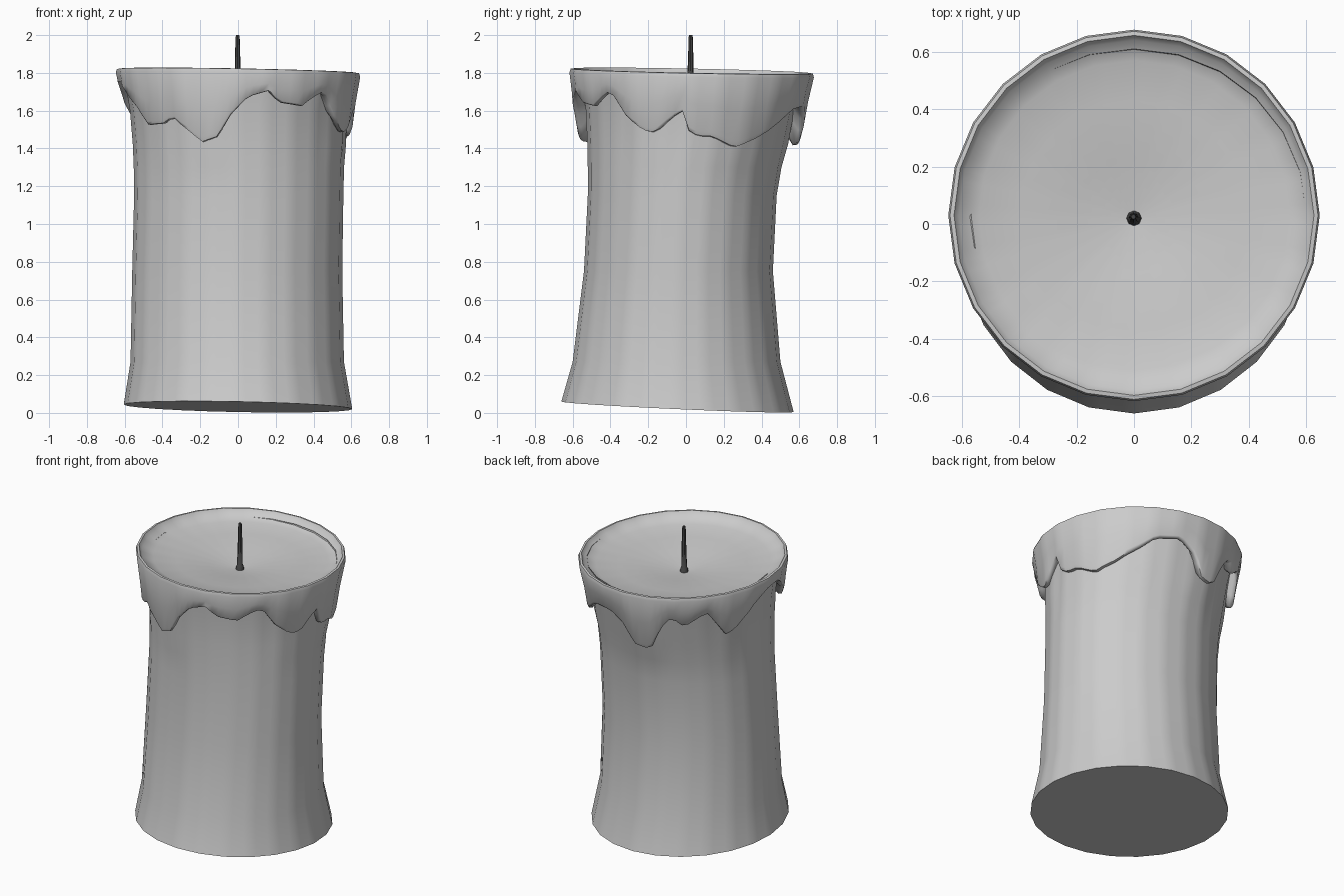
import bpy, bmesh, math
from math import sin, cos, radians, pi

if "Cube" in bpy.data.objects:
    bpy.data.objects.remove(bpy.data.objects["Cube"])

SIDES = 24


def facet(deg):
    """Radius factor that keeps points on a polygon with SIDES sides."""
    step = 360 / SIDES
    off = (deg % step) - step / 2
    return cos(pi / SIDES) / cos(radians(off))


def loft(name, rings, cap_start=False, cap_end=False, angle=40):
    """Skin a list of closed rings and optionally cap the ends."""
    bm = bmesh.new()
    loops = [[bm.verts.new(p) for p in ring] for ring in rings]
    for a, b in zip(loops, loops[1:]):
        n = len(a)
        for i in range(n):
            j = (i + 1) % n
            bm.faces.new((a[i], a[j], b[j], b[i]))
    if cap_start:
        bm.faces.new(loops[0][::-1])
    if cap_end:
        bm.faces.new(loops[-1])
    bmesh.ops.recalc_face_normals(bm, faces=bm.faces)
    me = bpy.data.meshes.new(name)
    bm.to_mesh(me)
    bm.free()
    ob = bpy.data.objects.new(name, me)
    bpy.context.collection.objects.link(ob)
    bpy.ops.object.select_all(action='DESELECT')
    ob.select_set(True)
    bpy.context.view_layer.objects.active = ob
    bpy.ops.object.shade_smooth_by_angle(angle=radians(angle))
    return ob


# drip edge: azimuth in degrees, height of the lower edge
DRIPS = [(0, 1.49), (5, 1.46), (12, 1.46), (25, 1.40), (38, 1.45), (52, 1.53),
         (62, 1.60), (77, 1.62), (87, 1.55), (94, 1.42), (104, 1.41),
         (111, 1.57), (118, 1.66), (125, 1.59), (138, 1.69), (150, 1.51),
         (156, 1.53), (168, 1.66), (180, 1.75), (192, 1.75), (202, 1.66),
         (210, 1.61), (217, 1.52), (231, 1.53), (234, 1.57), (251, 1.43),
         (260, 1.46), (265, 1.56), (275, 1.67), (285, 1.70), (291, 1.64),
         (304, 1.62), (309, 1.66), (317, 1.70), (326, 1.57), (336, 1.49),
         (343, 1.48), (348, 1.53), (356, 1.60), (360, 1.49)]


def drip(deg):
    deg %= 360
    for (a, za), (b, zb) in zip(DRIPS, DRIPS[1:]):
        if a <= deg <= b:
            return za + (zb - za) * (deg - a) / (b - a)


N = 96
ANGLES = [360 * i / N for i in range(N)]

# candle body: z, centre x, centre y, radius x, radius y, drip bulge
BODY = [(0.03, 0.0, -0.045, 0.605, 0.615, 0),
        (0.27, -0.004, -0.05, 0.565, 0.55, 0),
        (0.75, -0.004, -0.04, 0.556, 0.50, 0),
        (1.15, 0.004, -0.02, 0.554, 0.50, 0),
        (1.30, 0.004, -0.008, 0.556, 0.512, 0.02),
        (1.42, 0.003, 0.005, 0.56, 0.527, 0.12),
        (1.60, 0.0, 0.02, 0.572, 0.55, 0.05),
        (1.77, 0.0, 0.03, 0.60, 0.58, 0)]
body = []
for k, (z, cx, cy, rx, ry, bulge) in enumerate(BODY):
    ring = []
    for d in ANGLES:
        f = facet(d) + bulge * max(0, 1.62 - drip(d))
        x, y = cx + rx * f * cos(radians(d)), cy + ry * f * sin(radians(d))
        ring.append((x, y, z - 0.02 * x - 0.045 * y if k == 0 else z))
    body.append(ring)
loft("candle_body", body, cap_start=True, angle=95)


# melted top: drip skirt, rolled rim and dished surface
def rim_ring(rad, z, cy=0.03):
    ring = []
    for d in ANGLES:
        r = rad * facet(d)
        x, y = r * cos(radians(d)), cy + r * sin(radians(d))
        tilt = min(1, rad / 0.6)
        ring.append((x, y, z + tilt * (-0.018 * x - 0.02 * y)))
    return ring


def skirt_ring(t, inset, lift=0):
    """t = 0 at the rim, 1 at the drip edge."""
    ring = []
    for d in ANGLES:
        top = 1.79
        z = top + (drip(d) - top) * t
        r = (0.642 - 0.13 * (top - z) - inset) * facet(d)
        ring.append((r * cos(radians(d)), 0.03 - 0.05 * (top - z) + r * sin(radians(d)),
                     z + lift))
    return ring


melt = [skirt_ring(0.9, 0.07, 0.03), skirt_ring(1, 0.025, 0.004), skirt_ring(1, 0.004, 0.006),
        skirt_ring(0.92, 0), skirt_ring(0.5, 0), rim_ring(0.647, 1.79),
        rim_ring(0.641, 1.81), rim_ring(0.627, 1.812), rim_ring(0.61, 1.785),
        rim_ring(0.54, 1.76), rim_ring(0.40, 1.745), rim_ring(0.2, 1.722),
        rim_ring(0.02, 1.69, 0.02)]
loft("melted_wax", melt, cap_end=True, angle=60)

# wick
WICK = [(1.67, 0.0, 0.02, 0.03), (1.715, 0.0, 0.02, 0.022), (1.72, 0.0, 0.02, 0.018),
        (1.85, -0.002, 0.025, 0.015), (1.99, -0.002, 0.025, 0.011), (2.0, -0.002, 0.025, 0.008)]
wick = loft("wick", [[(cx + r * cos(pi * i / 4), cy + r * sin(pi * i / 4), z)
                      for i in range(8)] for z, cx, cy, r in WICK],
            cap_start=True, cap_end=True)
mat = bpy.data.materials.new("charred")
mat.diffuse_color = (0.06, 0.06, 0.06, 1)
mat.use_nodes = True
mat.node_tree.nodes["Principled BSDF"].inputs["Base Color"].default_value = mat.diffuse_color
wick.data.materials.append(mat)
